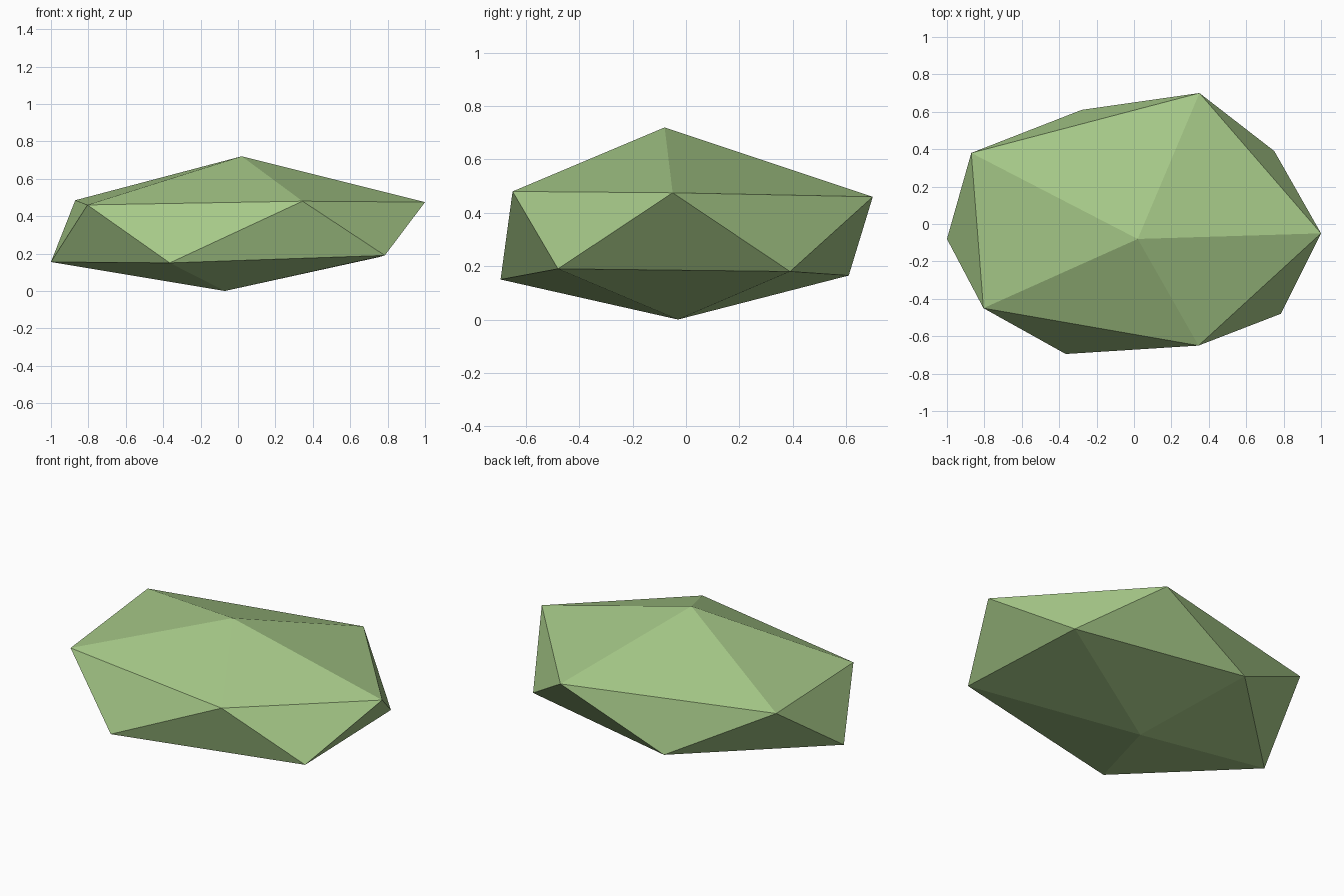
import bpy
import bmesh

if "Cube" in bpy.data.objects:
    bpy.data.objects.remove(bpy.data.objects["Cube"])

# Faceted boulder: an irregular, flattened icosahedron
top = (0.02, -0.08, 0.72)
bottom = (-0.07, -0.03, 0.0)
upper_ring = [(1.0, -0.05, 0.475), (0.35, 0.70, 0.46), (-0.87, 0.38, 0.485),
              (-0.805, -0.45, 0.46), (0.345, -0.65, 0.48)]
lower_ring = [(0.75, 0.39, 0.18), (-0.28, 0.61, 0.165), (-1.0, -0.08, 0.155),
              (-0.365, -0.695, 0.15), (0.785, -0.48, 0.19)]

bm = bmesh.new()
t, b = bm.verts.new(top), bm.verts.new(bottom)
up = [bm.verts.new(p) for p in upper_ring]
low = [bm.verts.new(p) for p in lower_ring]
for i in range(5):
    j = (i + 1) % 5
    bm.faces.new((t, up[i], up[j]))          # cap
    bm.faces.new((up[i], low[i], up[j]))     # belt, pointing down
    bm.faces.new((low[i], low[j], up[j]))    # belt, pointing up
    bm.faces.new((b, low[j], low[i]))        # underside
bmesh.ops.recalc_face_normals(bm, faces=bm.faces)

mesh = bpy.data.meshes.new("boulder")
bm.to_mesh(mesh)
bm.free()

# Single moss green colour
green = bpy.data.materials.new("moss green")
green.diffuse_color = (0.38, 0.58, 0.245, 1.0)
green.use_nodes = True
green.node_tree.nodes["Principled BSDF"].inputs["Base Color"].default_value = green.diffuse_color
mesh.materials.append(green)

boulder = bpy.data.objects.new("boulder", mesh)
bpy.context.collection.objects.link(boulder)
